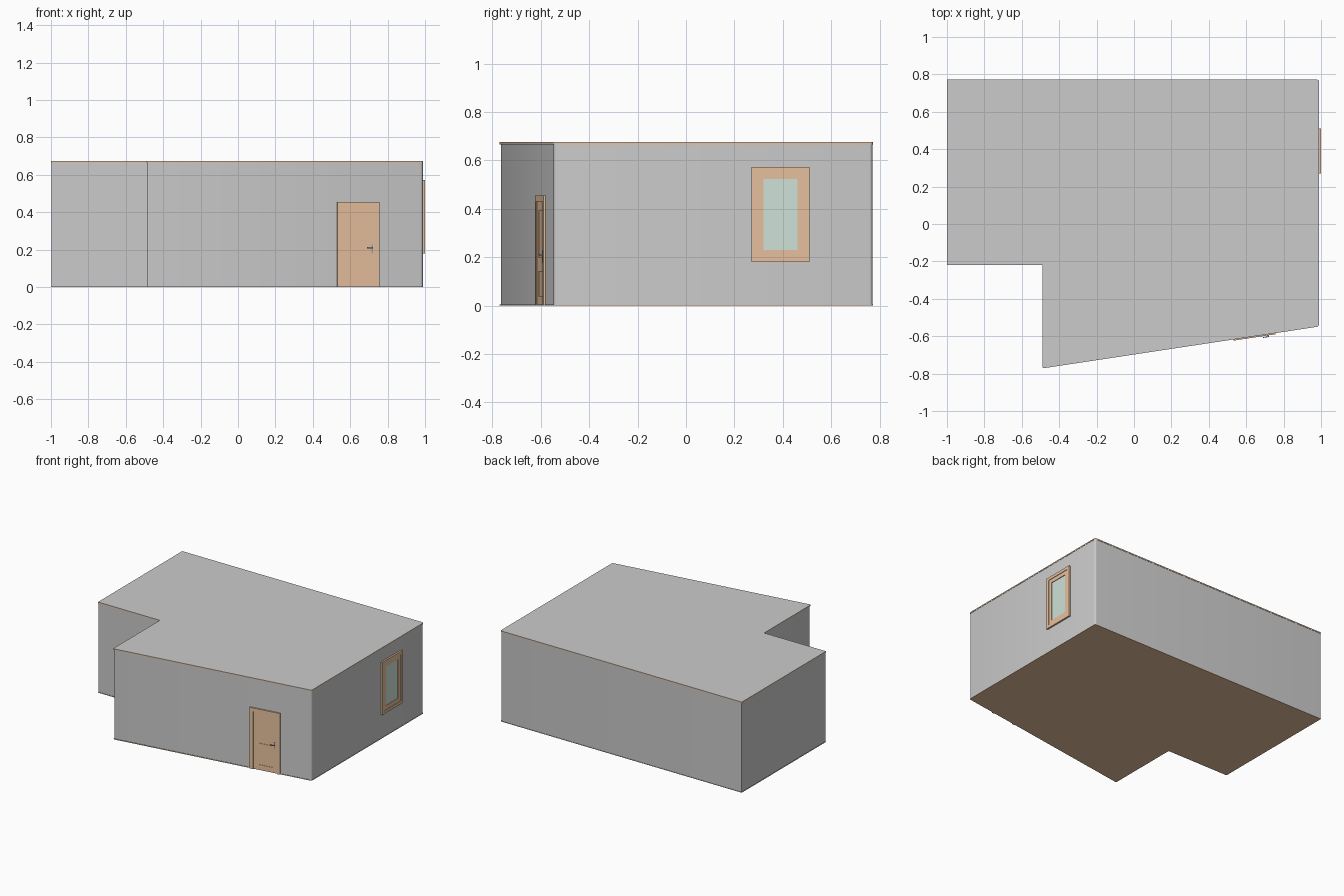
import bpy, bmesh, math
from mathutils import Matrix, Vector

if "Cube" in bpy.data.objects:
    bpy.data.objects.remove(bpy.data.objects["Cube"])


def material(name, color):
    m = bpy.data.materials.new(name)
    m.diffuse_color = (*color, 1)
    m.use_nodes = True
    m.node_tree.nodes["Principled BSDF"].inputs["Base Color"].default_value = m.diffuse_color
    return m


WOOD = material("wood", (0.8, 0.53, 0.34))
GLASS = material("glass", (0.62, 0.75, 0.68))
METAL = material("metal", (0.35, 0.38, 0.42))


def finish(bm, name, mat=None, matrix=Matrix()):
    bmesh.ops.recalc_face_normals(bm, faces=bm.faces)
    me = bpy.data.meshes.new(name)
    bm.to_mesh(me)
    bm.free()
    ob = bpy.data.objects.new(name, me)
    bpy.context.collection.objects.link(ob)
    ob.matrix_world = matrix
    if mat:
        me.materials.append(mat)
    return ob


def prism(name, pts, z0, z1, mat=None, radius=0.012, rounded=(2, 3, 4)):
    """Extruded footprint with selected vertical corners rounded."""
    bm = bmesh.new()
    lo = [bm.verts.new((x, y, z0)) for x, y in pts]
    hi = [bm.verts.new((x, y, z1)) for x, y in pts]
    bm.faces.new(lo)
    bm.faces.new(hi)
    n = len(pts)
    for i in range(n):
        j = (i + 1) % n
        bm.faces.new((lo[i], lo[j], hi[j], hi[i]))
    bmesh.ops.recalc_face_normals(bm, faces=bm.faces)
    edges = [bm.edges.get((lo[i], hi[i])) for i in rounded]
    bmesh.ops.bevel(bm, geom=edges, offset=radius, segments=4, profile=0.5,
                    affect='EDGES')
    return finish(bm, name, mat)


def boxes(name, specs, mat, matrix):
    """Boxes (u0, u1, z0, z1, inner, outer) on a wall; outward is local -y."""
    bm = bmesh.new()
    for u0, u1, z0, z1, d0, d1 in specs:
        m = (Matrix.Translation(((u0 + u1) / 2, -(d0 + d1) / 2, (z0 + z1) / 2))
             @ Matrix.Diagonal((u1 - u0, d1 - d0, z1 - z0, 1)))
        bmesh.ops.create_cube(bm, size=1, matrix=m)
    return finish(bm, name, mat, matrix)


def ring(u0, u1, z0, z1, w, d0, d1):
    """Four bars around a rectangle."""
    return [(u0, u0 + w, z0, z1, d0, d1), (u1 - w, u1, z0, z1, d0, d1),
            (u0 + w, u1 - w, z0, z0 + w, d0, d1),
            (u0 + w, u1 - w, z1 - w, z1, d0, d1)]


# Room shell: floor, walls, ceiling, roof
outer = [(-1, -.22), (-.49, -.22), (-.49, -.772), (.99, -.548),
         (.99, .772), (-1, .772)]
inner = [(-.997, -.217), (-.487, -.217), (-.487, -.766), (.988, -.545),
         (.988, .77), (-.997, .77)]
prism("floor", outer, 0, 0.004, WOOD)
prism("walls", inner, 0.004, 0.666)
prism("ceiling", outer, 0.666, 0.671, WOOD)
prism("roof", outer, 0.671, 0.675)

# Door on the slanted front wall
slope = 0.221 / 1.475
door = (Matrix.Translation((0.643, -0.545 - (0.988 - 0.643) * slope, 0))
        @ Matrix.Rotation(math.atan(slope), 4, 'Z'))
boxes("door_frame", [(-.114, -.088, 0, .455, -.005, .01),
                     (.094, .114, 0, .455, -.005, .01),
                     (-.088, .094, .43, .455, -.005, .01)], WOOD, door)
boxes("door_leaf", [(-.088, .094, .003, .43, -.005, .003)], WOOD, door)
# Raised stiles and rails leave sunken panels
boxes("door_rails", [(-.088, -.053, .003, .43, .003, .006),
                     (.063, .094, .003, .43, .003, .006),
                     (-.053, .063, .003, .04, .003, .006),
                     (-.053, .063, .14, .2, .003, .006),
                     (-.053, .063, .39, .43, .003, .006)], WOOD, door)
boxes("door_handle", [(.071, .077, .178, .228, .006, .009),
                      (.071, .077, .207, .213, .009, .019),
                      (.045, .077, .207, .213, .015, .019)], METAL, door)

# Window on the right wall
window = Matrix.Translation((0.988, 0.39, 0)) @ Matrix.Rotation(math.pi / 2, 4, 'Z')
boxes("window_frame", ring(-.12, .12, .18, .572, .022, -.005, .012), WOOD, window)
boxes("window_sash", ring(-.098, .098, .202, .55, .028, -.005, .008), WOOD, window)
boxes("window_glass", [(-.07, .07, .23, .522, -.005, .003)], GLASS, window)

# Smooth the rounded wall corners
for name in ("floor", "walls", "ceiling", "roof"):
    ob = bpy.data.objects[name]
    bpy.ops.object.select_all(action='DESELECT')
    ob.select_set(True)
    bpy.context.view_layer.objects.active = ob
    bpy.ops.object.shade_smooth_by_angle(angle=math.radians(35))
